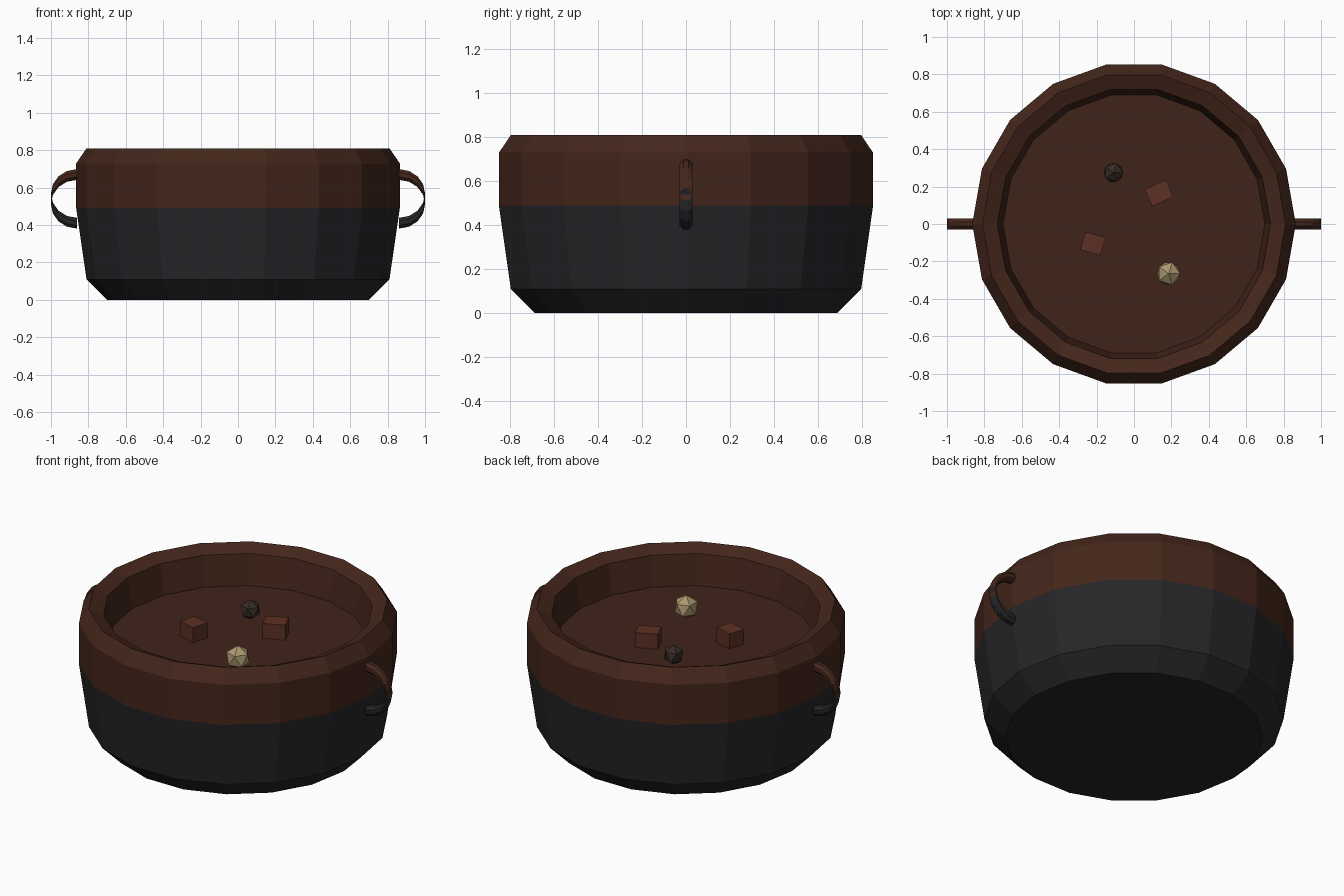
import bpy, bmesh, math

if "Cube" in bpy.data.objects:
    bpy.data.objects.remove(bpy.data.objects["Cube"])

SIDES = 18


def material(name, rgb):
    lin = [((c / 255 + 0.055) / 1.055) ** 2.4 for c in rgb]
    m = bpy.data.materials.new(name)
    m.diffuse_color = (*lin, 1)
    m.use_nodes = True
    m.node_tree.nodes["Principled BSDF"].inputs["Base Color"].default_value = m.diffuse_color
    return m


dark = material("dark_iron", (38, 38, 41))
brown = material("brown_glaze", (68, 38, 27))
soup_mat = material("broth", (64, 36, 26))
meat = material("meat", (92, 48, 36))
potato = material("potato", (172, 152, 112))
mushroom = material("mushroom", (54, 44, 36))


def finish(name, bm, mats):
    me = bpy.data.meshes.new(name)
    bm.to_mesh(me)
    bm.free()
    for m in mats:
        me.materials.append(m)
    ob = bpy.data.objects.new(name, me)
    bpy.context.collection.objects.link(ob)
    return ob


def ring(bm, r, z):
    return [bm.verts.new((r * math.cos(2 * math.pi * k / SIDES),
                          r * math.sin(2 * math.pi * k / SIDES), z)) for k in range(SIDES)]


# Pot body: lathed profile, iron below and brown above
profile = [(0.70, 0), (0.81, 0.11), (0.865, 0.49), (0.865, 0.73),
           (0.81, 0.81), (0.73, 0.775), (0.70, 0.595)]
bm = bmesh.new()
rings = [ring(bm, r, z) for r, z in profile]
bm.faces.new(rings[0][::-1])
for i, (a, b) in enumerate(zip(rings, rings[1:])):
    for k in range(SIDES):
        n = (k + 1) % SIDES
        bm.faces.new((a[k], a[n], b[n], b[k])).material_index = int(i >= 2)
finish("pot", bm, [dark, brown])

# Soup surface
bm = bmesh.new()
bm.faces.new(ring(bm, 0.70, 0.597))
finish("soup", bm, [soup_mat])


# Handles: upright rings swept along a half circle, so the tip is thin
def handle(name, side):
    bm = bmesh.new()
    steps, n, r = 8, 8, 0.031
    loops = []
    for i in range(steps + 1):
        t = math.pi * i / steps
        x, z = 0.862 + 0.138 * math.sin(t), 0.54 + 0.13 * math.cos(t)
        loops.append([bm.verts.new((side * x,
                                    side * r * math.cos(2 * math.pi * (j + 0.5) / n),
                                    z + r * math.sin(2 * math.pi * (j + 0.5) / n)))
                      for j in range(n)])
    for i, (a, b) in enumerate(zip(loops, loops[1:])):
        for j in range(n):
            m = (j + 1) % n
            bm.faces.new((a[j], a[m], b[m], b[j])).material_index = int(i >= steps // 2)
    finish(name, bm, [brown, dark])


handle("right_handle", 1)
handle("left_handle", -1)

# Meat chunks
for i, (x, y, sx, sy, rot) in enumerate([(0.134, 0.165, 0.125, 0.10, 24),
                                         (-0.22, -0.105, 0.112, 0.10, -16)]):
    bm = bmesh.new()
    bmesh.ops.create_cube(bm, size=1)
    ob = finish(f"meat_chunk_{i + 1}", bm, [meat])
    ob.location = (x, y, 0.641)
    ob.scale = (sx, sy, 0.09)
    ob.rotation_euler.z = math.radians(rot)

# Round vegetables
for name, x, y, r, m in [("potato", 0.185, -0.265, 0.07, potato),
                         ("mushroom", -0.11, 0.275, 0.058, mushroom)]:
    bm = bmesh.new()
    bmesh.ops.create_icosphere(bm, subdivisions=1, radius=r)
    finish(name, bm, [m]).location = (x, y, 0.645)
